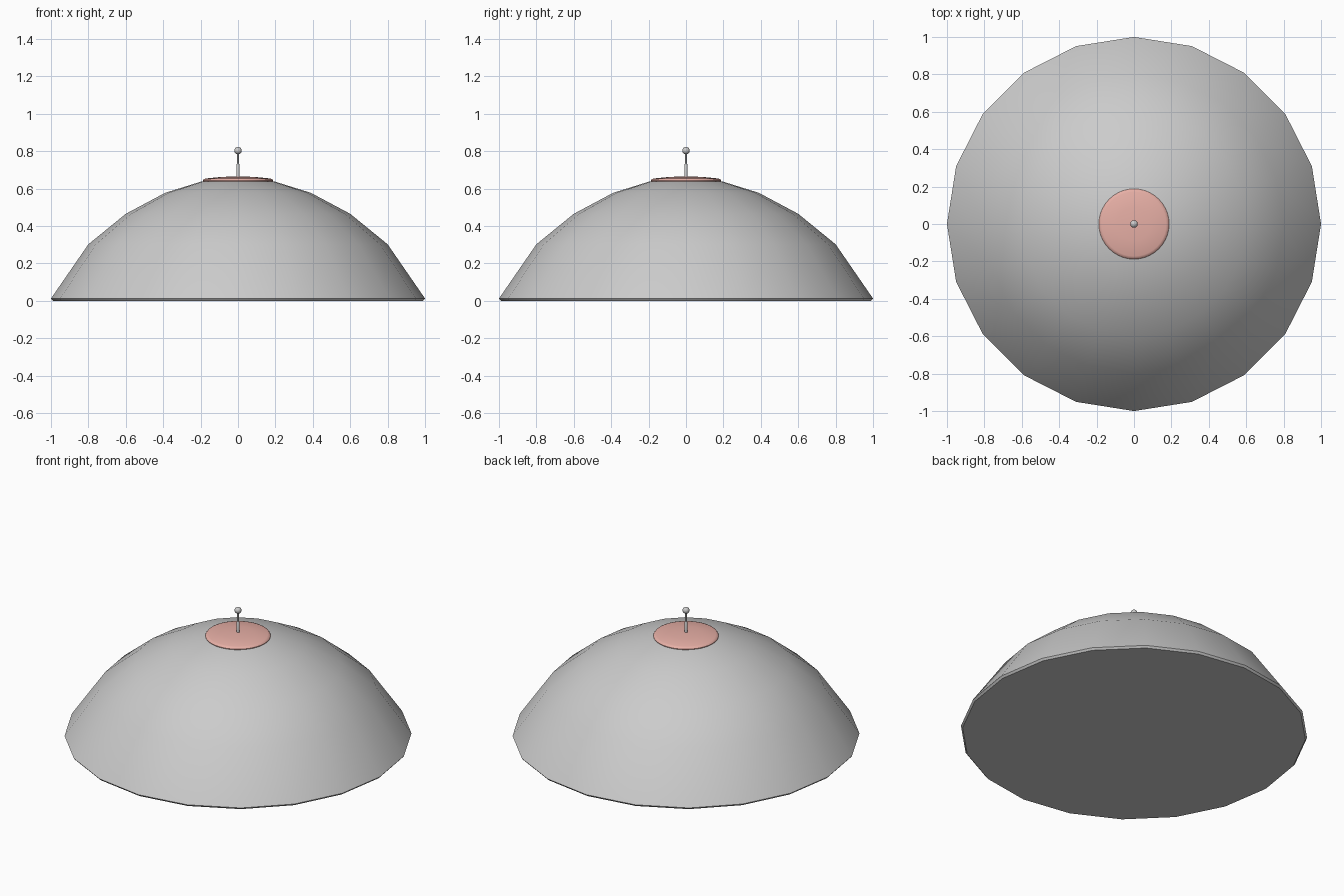
import bpy, bmesh, math

if "Cube" in bpy.data.objects:
    bpy.data.objects.remove(bpy.data.objects["Cube"])


def lathe(name, profile, sides, angle=40):
    """Revolve (radius, z) points around z; radius 0 closes to a pole."""
    bm = bmesh.new()
    rings = []
    for r, z in profile:
        if r == 0:
            rings.append([bm.verts.new((0, 0, z))] * sides)
        else:
            rings.append([bm.verts.new((r * math.cos(2 * math.pi * i / sides),
                                        r * math.sin(2 * math.pi * i / sides), z))
                          for i in range(sides)])
    for a, b in zip(rings, rings[1:]):
        for i in range(sides):
            j = (i + 1) % sides
            bm.faces.new(list(dict.fromkeys((a[i], a[j], b[j], b[i]))))
    for ring in (rings[0], rings[-1]):
        if ring[0] != ring[1]:
            bm.faces.new(ring)
    bmesh.ops.recalc_face_normals(bm, faces=bm.faces[:])
    me = bpy.data.meshes.new(name)
    bm.to_mesh(me)
    bm.free()
    ob = bpy.data.objects.new(name, me)
    bpy.context.collection.objects.link(ob)
    bpy.ops.object.select_all(action='DESELECT')
    ob.select_set(True)
    bpy.context.view_layer.objects.active = ob
    bpy.ops.object.shade_smooth_by_angle(angle=math.radians(angle))
    return ob


# Dome shell with a thin rim and closed underside
lathe("dome", [(0.99, 0), (1, 0.012), (0.8, 0.302), (0.6, 0.465), (0.39, 0.577),
               (0.195, 0.638), (0, 0.658)], 20)

# Coloured cap on the crown
cap = lathe("crown_cap", [(0.187, 0.637), (0.188, 0.643), (0.183, 0.65), (0.172, 0.654),
                          (0.09, 0.662), (0, 0.666)], 40)
mat = bpy.data.materials.new("pink")
mat.diffuse_color = (0.8, 0.43, 0.38, 1)
mat.use_nodes = True
mat.node_tree.nodes["Principled BSDF"].inputs["Base Color"].default_value = mat.diffuse_color
cap.data.materials.append(mat)

# Antenna rod and ball tip
lathe("antenna_rod", [(0.009, 0.655), (0.009, 0.725), (0.005, 0.735), (0.005, 0.795)], 12)
ball = [(0.02 * math.sin(math.pi * k / 10) if 0 < k < 10 else 0,
         0.803 - 0.02 * math.cos(math.pi * k / 10)) for k in range(11)]
lathe("antenna_ball", ball, 20)
